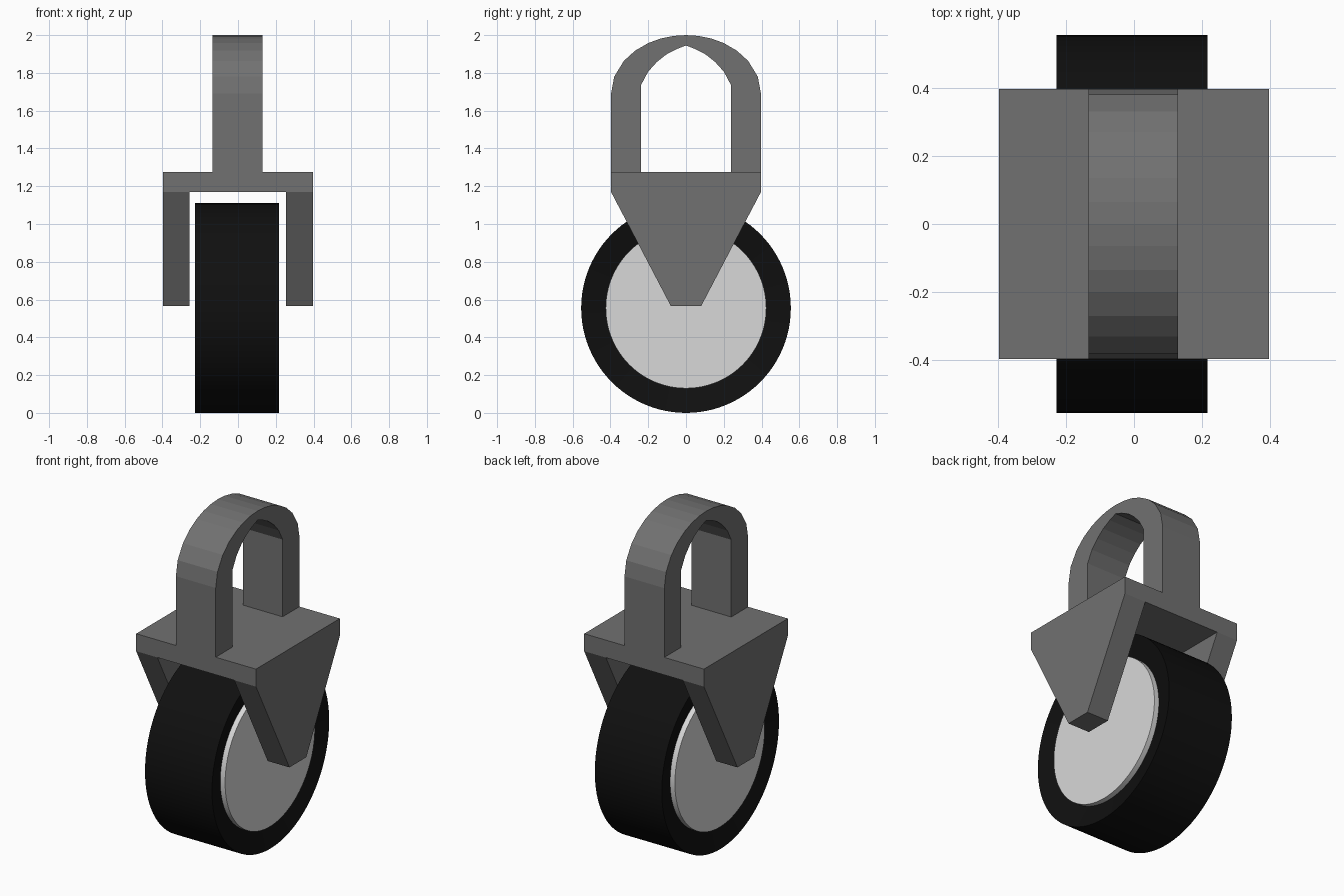
import bpy, bmesh, math

cube = bpy.data.objects.get("Cube")
if cube:
    bpy.data.objects.remove(cube, do_unlink=True)


def material(name, rgb):
    m = bpy.data.materials.new(name)
    m.use_nodes = True
    m.diffuse_color = (*rgb, 1)
    m.node_tree.nodes["Principled BSDF"].inputs["Base Color"].default_value = (*rgb, 1)
    return m


frame_grey = material("frame grey", (0.165, 0.165, 0.165))
tyre_black = material("tyre black", (0.005, 0.005, 0.005))
hub_grey = material("hub light grey", (0.69, 0.69, 0.69))


def finish(bm, name, mat, smooth=False):
    bmesh.ops.recalc_face_normals(bm, faces=bm.faces)
    mesh = bpy.data.meshes.new(name)
    bm.to_mesh(mesh)
    bm.free()
    mesh.materials.append(mat)
    obj = bpy.data.objects.new(name, mesh)
    bpy.context.collection.objects.link(obj)
    if smooth:
        bpy.ops.object.select_all(action='DESELECT')
        bpy.context.view_layer.objects.active = obj
        obj.select_set(True)
        bpy.ops.object.shade_smooth_by_angle(angle=math.radians(12))
    return obj


def extrude_x(name, outline, x0, x1, mat):
    """Extrude a (y, z) outline from x0 to x1."""
    bm = bmesh.new()
    face = bm.faces.new([bm.verts.new((x0, y, z)) for y, z in outline])
    new = bmesh.ops.extrude_face_region(bm, geom=[face])["geom"]
    verts = [v for v in new if isinstance(v, bmesh.types.BMVert)]
    bmesh.ops.translate(bm, verts=verts, vec=(x1 - x0, 0, 0))
    return finish(bm, name, mat)


def lathe_x(name, profile, centre, mat, segments=96):
    """Spin a closed (x, radius) profile around the wheel axis."""
    bm = bmesh.new()
    rings = []
    for i in range(segments):
        a = math.tau * i / segments
        rings.append([bm.verts.new((centre[0] + x, r * math.sin(a), centre[1] + r * math.cos(a)))
                      for x, r in profile])
    n = len(profile)
    for i in range(segments):
        a, b = rings[i], rings[(i + 1) % segments]
        for j in range(n):
            k = (j + 1) % n
            bm.faces.new((a[j], a[k], b[k], b[j]))
    return finish(bm, name, mat, smooth=True)


def mirrored(half):
    """Complete a half outline that ends on the middle line."""
    return half + [(-y, z) for y, z in reversed(half[:-1])]


# Fork: top plate between two tapered side plates
width, plate_top, plate_bottom = 0.397, 1.275, 1.17
extrude_x("fork_plate", [(-width, plate_bottom), (width, plate_bottom),
                         (width, plate_top), (-width, plate_top)], -0.257, 0.253, frame_grey)
side = [(-0.08, 0.565), (0.08, 0.565), (width, plate_bottom),
        (width, plate_top), (-width, plate_top), (-width, plate_bottom)]
extrude_x("right_fork_side", side, -width, -0.257, frame_grey)
extrude_x("left_fork_side", side, 0.253, width, frame_grey)

# Mounting loop: elliptical outer arch with a pointed inner arch
outer_y = [0.38, 0.33, 0.27, 0.2, 0.135, 0.065, 0]
outer = [(width, plate_top), (width, 1.69)]
outer += [(y, 1.69 + 0.31 * math.sqrt(1 - (y / width) ** 2)) for y in outer_y]
inner = [(0.237, plate_top), (0.237, 1.738), (0.2, 1.807), (0.155, 1.857),
         (0.105, 1.897), (0.05, 1.926), (0, 1.945)]
extrude_x("mounting_loop", mirrored(outer) + mirrored(inner)[::-1], -0.134, 0.13, frame_grey)

# Wheel: tyre with dished sidewalls, hub standing proud of the dish
axis = (-0.006, 0.555)
lathe_x("tyre", [(-0.222, 0.555), (0.222, 0.555), (0.185, 0.42), (-0.185, 0.42)],
        axis, tyre_black)

bm = bmesh.new()
bmesh.ops.create_cone(bm, cap_ends=True, segments=96, radius1=0.425, radius2=0.425, depth=0.436)
for v in bm.verts:
    v.co = (axis[0] + v.co.z, v.co.x, axis[1] + v.co.y)
finish(bm, "wheel_hub", hub_grey, smooth=True)
